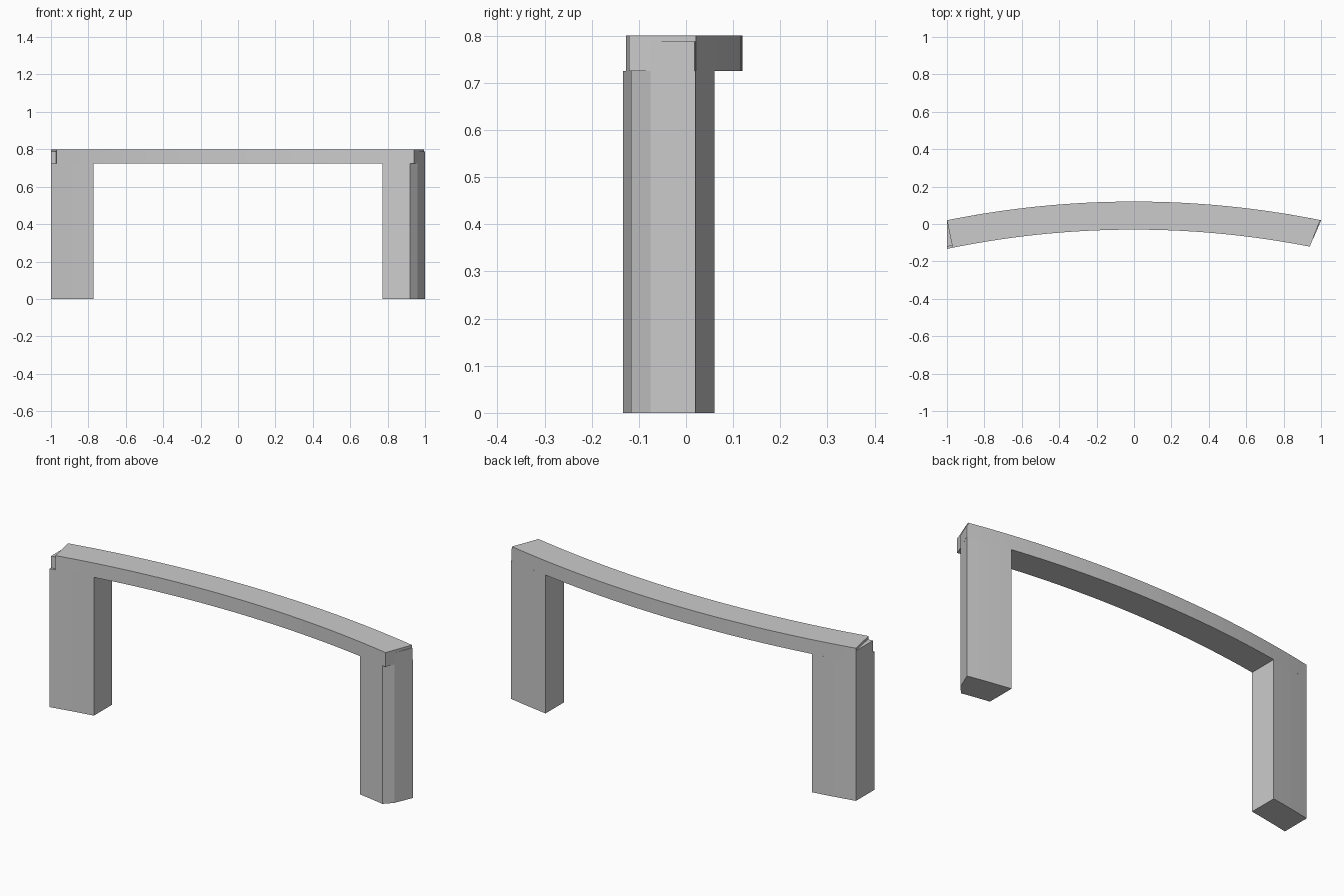
import bpy, bmesh, math

if "Cube" in bpy.data.objects:
    bpy.data.objects.remove(bpy.data.objects["Cube"])

CY = -4.93           # arc centre on the y axis
R_OUT, R_IN = 5.05, 4.90
BEAM_Z0, BEAM_Z1, CAP_Z = 0.725, 0.80, 0.787


def arc(radius, x0, x1, n):
    """Points along a shallow arc from x0 to x1."""
    xs = [x0 + (x1 - x0) * i / n for i in range(n + 1)]
    return [(x, CY + math.sqrt(radius ** 2 - x * x)) for x in xs]


def prism(name, outline, z0, z1):
    """Extrude a closed plan outline from z0 to z1."""
    bm = bmesh.new()
    base = bm.faces.new([bm.verts.new((x, y, z0)) for x, y in outline])
    top = bmesh.ops.extrude_face_region(bm, geom=[base], use_keep_orig=True)["geom"]
    for v in top:
        if isinstance(v, bmesh.types.BMVert):
            v.co.z = z1
    bmesh.ops.recalc_face_normals(bm, faces=bm.faces)
    mesh = bpy.data.meshes.new(name)
    bm.to_mesh(mesh)
    bm.free()
    obj = bpy.data.objects.new(name, mesh)
    bpy.context.collection.objects.link(obj)
    return obj


# Curved top beam with slanted ends
prism("top_beam",
      arc(R_OUT, -1.0, 0.995, 32) + arc(R_IN, 0.94, -0.97, 32),
      BEAM_Z0, BEAM_Z1)

# Left leg: square outer side
prism("left_leg",
      arc(R_OUT, -1.0, -0.772, 4) + arc(R_IN, -0.772, -1.0, 4),
      0.0, BEAM_Z0)

# Right leg: outer side slanted with a bevelled front corner
prism("right_leg",
      arc(R_OUT, 0.772, 1.0, 4) + [(0.96, -0.075)] + arc(R_IN, 0.92, 0.772, 4),
      0.0, BEAM_Z0)

# Leg ends that rise beside the beam
prism("left_leg_cap", [(-1.0, 0.02), (-1.0, -0.12), (-0.97, -0.127 + 0.01)],
      BEAM_Z0, CAP_Z)
prism("right_leg_cap", [(0.995, 0.02), (1.0, 0.018), (0.96, -0.075)],
      BEAM_Z0, CAP_Z)
